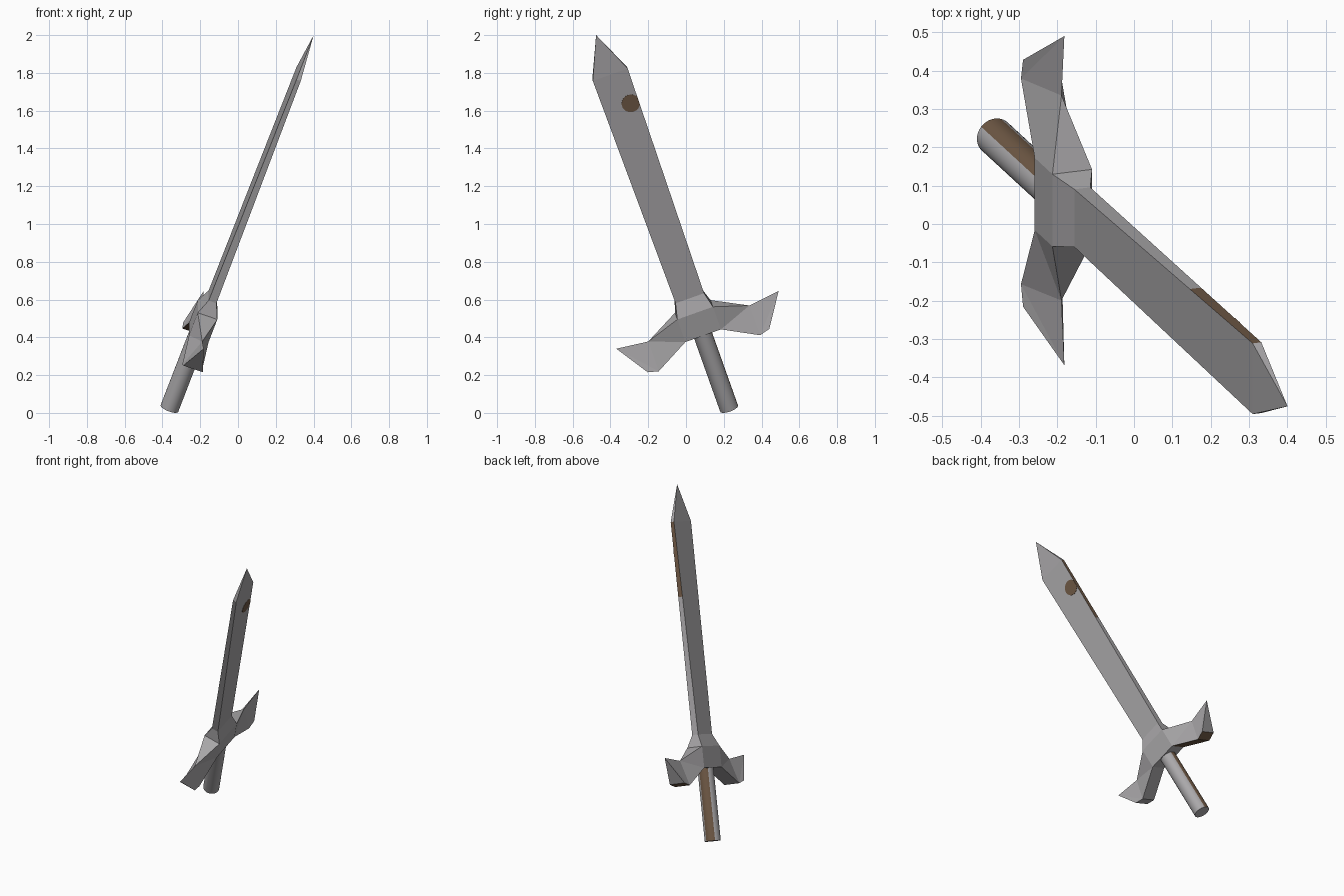
import bpy, bmesh, math
from mathutils import Matrix, Vector

if "Cube" in bpy.data.objects:
    bpy.data.objects.remove(bpy.data.objects["Cube"])

# Sword frame: local X = blade thickness, Y = blade width, Z = length, then tilted twice
POSE = (Matrix.Translation((-0.363, 0.228, 0.0235))
        @ Matrix.Rotation(math.radians(19.6), 4, 'X')
        @ Matrix.Rotation(math.radians(20), 4, 'Y'))


def material(name, rgb):
    m = bpy.data.materials.new(name)
    m.diffuse_color = (*rgb, 1)
    m.use_nodes = True
    m.node_tree.nodes["Principled BSDF"].inputs["Base Color"].default_value = m.diffuse_color
    return m


STEEL = material("steel_grey", (0.40, 0.39, 0.40))
BROWN = material("rust_brown", (0.16, 0.10, 0.06))


def finish(bm, name, is_brown=None):
    bmesh.ops.recalc_face_normals(bm, faces=bm.faces)
    bm.normal_update()
    for f in bm.faces:
        if is_brown and is_brown(f.calc_center_median(), f.normal):
            f.material_index = 1
    me = bpy.data.meshes.new(name)
    bm.to_mesh(me)
    bm.free()
    me.materials.append(STEEL)
    me.materials.append(BROWN)
    ob = bpy.data.objects.new(name, me)
    bpy.context.collection.objects.link(ob)
    ob.matrix_world = POSE
    return ob


def ring(bm, h, w, z):
    """Rectangular cross-section of half thickness h and half width w."""
    return [bm.verts.new((x * h, y * w, z)) for x, y in ((1, -1), (1, 1), (-1, 1), (-1, -1))]


def bridge(bm, a, b):
    for i in range(4):
        bm.faces.new((a[i], a[i - 1], b[i - 1], b[i]))


# Blade: tapered bar ending in a point, with a brown stretch on one edge
Z0, Z1 = 0.667, 2.0


def blade_size(z):
    t = (z - Z0) / (Z1 - Z0)
    return 0.022 - 0.010 * t, 0.080 + 0.018 * t


bm = bmesh.new()
rings = [ring(bm, *blade_size(z), z) for z in (Z0, 1.53, Z1)]
bm.faces.new(rings[0])
for a, b in zip(rings, rings[1:]):
    bridge(bm, a, b)
tip = bm.verts.new((0, 0, 2.233))
for i in range(4):
    bm.faces.new((rings[-1][i], rings[-1][i - 1], tip))
finish(bm, "blade", lambda c, n: n.y > 0.9 and 1.53 < c.z < 2.0)

# Round brown spot on the front of the blade, cut off at the blade edge
bm = bmesh.new()
loops = [[], []]
for i in range(32):
    ang = math.tau * i / 32
    z = 1.81 + 0.049 * math.sin(ang)
    h, w = blade_size(z)
    y = min(0.052 + 0.049 * math.cos(ang), w)
    for loop, lift in zip(loops, (-0.001, 0.0015)):
        loop.append(bm.verts.new((h + lift, y, z)))
for loop in loops:
    bm.faces.new(loop)
for i in range(32):
    bm.faces.new((loops[0][i - 1], loops[0][i], loops[1][i], loops[1][i - 1]))
finish(bm, "blade_spot", lambda c, n: True)

# Guard: centre block, collar up to the blade, and two mirrored wings
T = 0.055
bm = bmesh.new()
low, high, collar = ring(bm, T, 0.1, 0.455), ring(bm, T, 0.1, 0.59), ring(bm, 0.022, 0.08, 0.667)
bm.faces.new(low)
bm.faces.new(collar)
bridge(bm, high, collar)
for i in (0, 2):
    bm.faces.new((low[i], low[i + 1], high[i + 1], high[i]))
for s, front, back in ((-1, 0, 3), (1, 1, 2)):
    knee = bm.verts.new((0, s * 0.284, 0.508))
    point = bm.verts.new((0, s * 0.456, 0.53))
    inner = {k: bm.verts.new((k * T, s * 0.285, 0.35)) for k in (1, -1)}
    outer = {k: bm.verts.new((k * T, s * 0.342, 0.366)) for k in (1, -1)}
    for k, c in ((1, front), (-1, back)):
        bm.faces.new((low[c], high[c], knee))
        bm.faces.new((low[c], knee, inner[k]))
        bm.faces.new((inner[k], knee, point))
        bm.faces.new((inner[k], point, outer[k]))
    bm.faces.new((high[front], high[back], knee))
    bm.faces.new((low[front], low[back], inner[-1], inner[1]))
    bm.faces.new((inner[1], inner[-1], outer[-1], outer[1]))
    bm.faces.new((outer[1], outer[-1], point))
finish(bm, "guard", lambda c, n: c.y > 0.15 and n.z < -0.7 and c.z < 0.42)

# Handle: round grip with a brown strip along one side
bm = bmesh.new()
bmesh.ops.create_cone(bm, cap_ends=True, segments=36, radius1=0.05, radius2=0.05, depth=0.47,
                      matrix=Matrix.Translation((0, 0, 0.235)))
handle = finish(bm, "handle", lambda c, n: abs(n.z) < 0.5
                and 65 < math.degrees(math.atan2(n.y, n.x)) < 139)
bpy.context.view_layer.objects.active = handle
handle.select_set(True)
bpy.ops.object.shade_smooth_by_angle(angle=math.radians(30))
